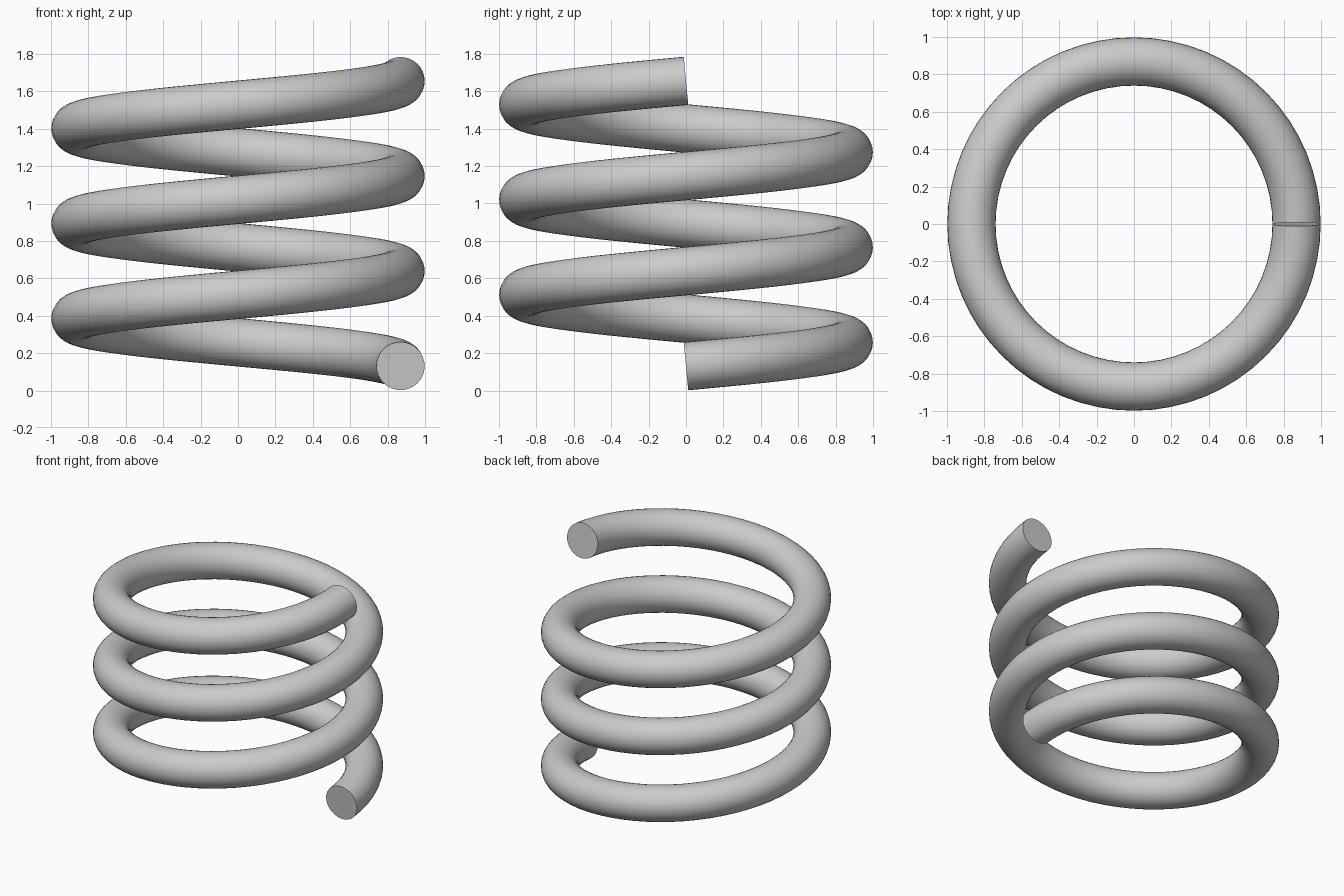
import bpy, bmesh
from math import cos, sin, pi, radians
from mathutils import Vector

if "Cube" in bpy.data.objects:
    bpy.data.objects.remove(bpy.data.objects["Cube"])

# Coil dimensions
R, r = 0.869, 0.129          # coil radius, wire radius
PITCH, TURNS = 0.508, 3
Z0 = 0.131                   # height of the wire centre at the lower end
SIDES, STEPS = 32, 64        # wire sides, rings per turn


def wire_ring(bm, angle):
    """Circle of vertices perpendicular to the helix at this angle."""
    radial = Vector((cos(angle), sin(angle), 0))
    tangent = Vector((-R * sin(angle), R * cos(angle), PITCH / (2 * pi))).normalized()
    up = radial.cross(tangent)
    centre = radial * R + Vector((0, 0, Z0 + PITCH * angle / (2 * pi)))
    return [bm.verts.new(centre + r * (cos(t) * radial + sin(t) * up))
            for t in (2 * pi * i / SIDES for i in range(SIDES))]


# Sweep the round wire along the helix
bm = bmesh.new()
rings = [wire_ring(bm, 2 * pi * i / STEPS) for i in range(TURNS * STEPS + 1)]
for a, b in zip(rings, rings[1:]):
    for i in range(SIDES):
        j = (i + 1) % SIDES
        bm.faces.new((a[i], a[j], b[j], b[i]))

# Flat cut ends
bm.faces.new(rings[0])
bm.faces.new(rings[-1])
bmesh.ops.recalc_face_normals(bm, faces=bm.faces)

mesh = bpy.data.meshes.new("coil_spring")
bm.to_mesh(mesh)
bm.free()
spring = bpy.data.objects.new("coil_spring", mesh)
bpy.context.collection.objects.link(spring)

# Smooth wire with crisp end edges
bpy.context.view_layer.objects.active = spring
spring.select_set(True)
bpy.ops.object.shade_smooth_by_angle(angle=radians(40))
